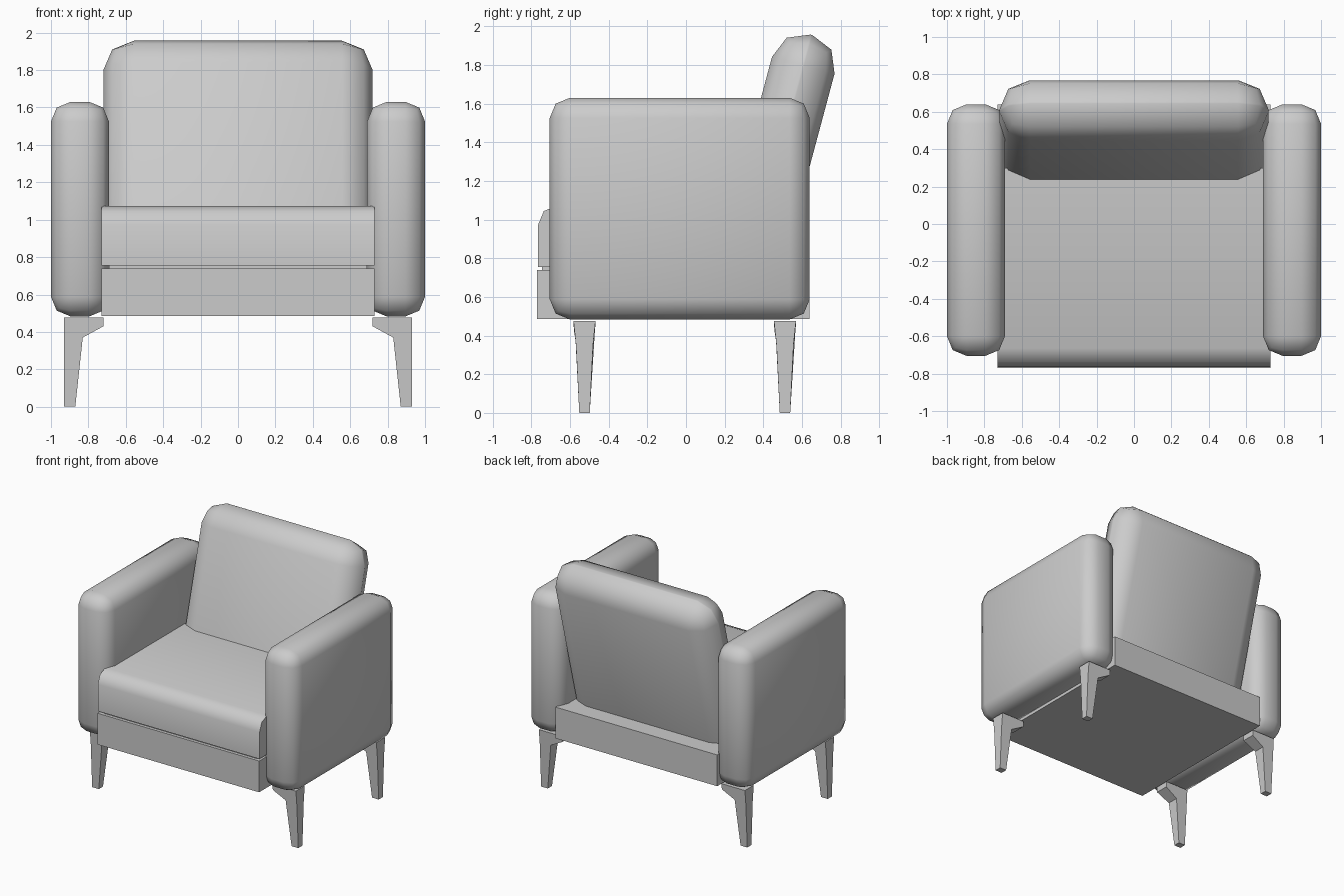
import bpy, bmesh, math
from mathutils import Matrix

if "Cube" in bpy.data.objects:
    bpy.data.objects.remove(bpy.data.objects["Cube"])


def finish(bm, name, smooth_angle=None):
    bmesh.ops.recalc_face_normals(bm, faces=bm.faces)
    mesh = bpy.data.meshes.new(name)
    bm.to_mesh(mesh)
    bm.free()
    ob = bpy.data.objects.new(name, mesh)
    bpy.context.collection.objects.link(ob)
    if smooth_angle:
        bpy.ops.object.select_all(action='DESELECT')
        ob.select_set(True)
        bpy.context.view_layer.objects.active = ob
        bpy.ops.object.shade_smooth_by_angle(angle=math.radians(smooth_angle))
    return ob


def box(name, x, y, z, radius=0, pick=lambda a, b: True, matrix=None):
    """Box from (min, max) ranges; edges accepted by pick are rounded in two steps."""
    bm = bmesh.new()
    bmesh.ops.create_cube(bm, size=1)
    for v in bm.verts:
        v.co = [r[0] if c < 0 else r[1] for r, c in zip((x, y, z), v.co)]
    if radius:
        edges = [e for e in bm.edges if pick(e.verts[0].co, e.verts[1].co)]
        bmesh.ops.bevel(bm, geom=edges, offset=radius, offset_type='OFFSET',
                        segments=2, profile=0.5, affect='EDGES', clamp_overlap=True)
    if matrix:
        bm.transform(matrix)
    return finish(bm, name, 50 if radius else None)


def leg(name, side, yc):
    # (x, z, half depth) outline of the bracket-topped tapered leg
    outline = [(0.93, 0, 0.027), (0.93, 0.35, 0.044), (0.93, 0.476, 0.057),
               (0.72, 0.476, 0.057), (0.72, 0.43, 0.055), (0.83, 0.37, 0.046),
               (0.87, 0, 0.027)]
    bm = bmesh.new()
    a = [bm.verts.new((side * x, yc - w, z)) for x, z, w in outline]
    b = [bm.verts.new((side * x, yc + w, z)) for x, z, w in outline]
    bm.faces.new(a)
    bm.faces.new(b[::-1])
    for i in range(len(a)):
        j = (i + 1) % len(a)
        bm.faces.new((a[i], b[i], b[j], a[j]))
    finish(bm, name)


# Base, recessed strip and seat cushion
box("base", (-0.73, 0.73), (-0.77, 0.64), (0.485, 0.74))
box("seat_gap_strip", (-0.69, 0.69), (-0.745, 0.3), (0.735, 0.76))
box("seat_cushion", (-0.73, 0.73), (-0.765, 0.3), (0.755, 1.073), 0.1,
    lambda a, b: min(a.z, b.z) > 1 and max(a.y, b.y) < 0)

# Reclined backrest, rounded everywhere except its buried bottom
tilt = Matrix.Translation((0, 0.49, 1.363)) @ Matrix.Rotation(math.radians(-15), 4, 'X')
box("backrest", (-0.72, 0.72), (-0.1675, 0.1675), (-0.6135, 0.6135), 0.163,
    lambda a, b: max(a.z, b.z) > 0, tilt)

# Arms and legs on both sides
for side, label in ((-1, "left"), (1, "right")):
    box(label + "_arm", sorted((side * 0.69, side * 1.0)), (-0.705, 0.64),
        (0.483, 1.63), 0.105)
    leg("front_leg_" + label, side, -0.525)
    leg("back_leg_" + label, side, 0.512)
